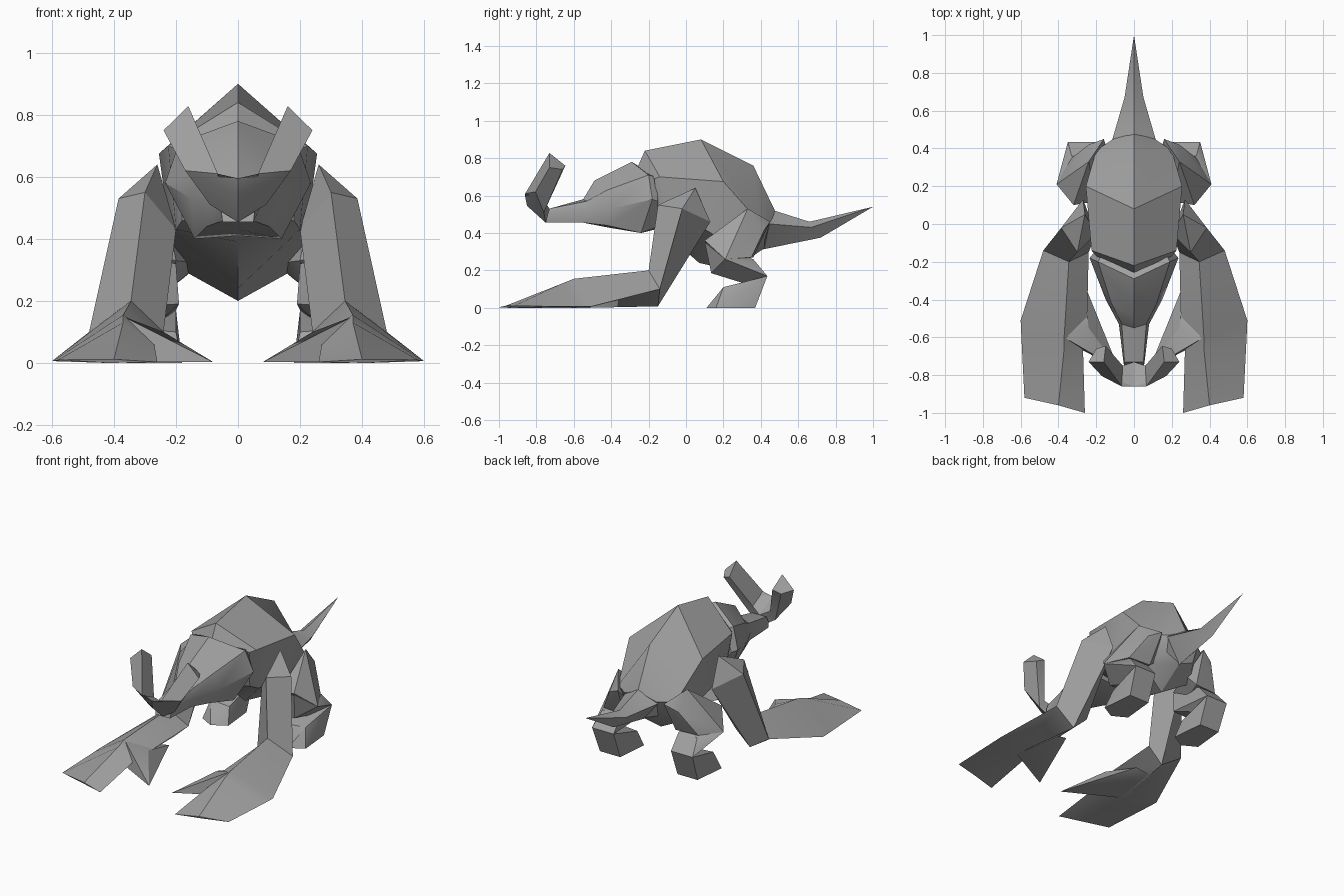
import bpy, bmesh, math
from mathutils import Vector

skin = bpy.data.materials.new("stone_grey")
skin.diffuse_color = (0.36, 0.36, 0.36, 1)


def finish(name, bm, mirror):
    bmesh.ops.remove_doubles(bm, verts=bm.verts, dist=0.0005)
    bmesh.ops.recalc_face_normals(bm, faces=bm.faces)
    mesh = bpy.data.meshes.new(name)
    bm.to_mesh(mesh)
    bm.free()
    mesh.materials.append(skin)
    ob = bpy.data.objects.new(name, mesh)
    bpy.context.collection.objects.link(ob)
    # soften only the shallow creases
    bpy.ops.object.select_all(action='DESELECT')
    ob.select_set(True)
    bpy.context.view_layer.objects.active = ob
    bpy.ops.object.shade_smooth_by_angle(angle=math.radians(30))
    if mirror:
        ob.modifiers.new("Mirror", 'MIRROR')
    return ob


def loft(name, rings, mirror=False):
    """Skin a list of equal-length rings and cap both ends."""
    bm = bmesh.new()
    loops = [[bm.verts.new(p) for p in ring] for ring in rings]
    n = len(loops[0])
    for a, b in zip(loops, loops[1:]):
        for i in range(n):
            j = (i + 1) % n
            bm.faces.new((a[i], a[j], b[j], b[i]))
    bm.faces.new(loops[0])
    bm.faces.new(loops[-1])
    return finish(name, bm, mirror)


def centred(name, halves):
    """Loft rings given as right halves running from top to bottom centre."""
    rings = [h + [(-x, y, z) for x, y, z in reversed(h[1:-1])] for h in halves]
    return loft(name, rings)


def hull(name, points):
    """Mirrored pair of convex chunks."""
    bm = bmesh.new()
    for p in points:
        bm.verts.new(Vector(p))
    res = bmesh.ops.convex_hull(bm, input=bm.verts)
    loose = [v for v in res["geom_interior"] if isinstance(v, bmesh.types.BMVert)]
    bmesh.ops.delete(bm, geom=loose, context='VERTS')
    return finish(name, bm, True)


# Humped body with a keeled back and belly
centred("body", [
    [(0, -.26, .75), (.20, -.17, .69), (.18, -.14, .46), (0, -.14, .42)],
    [(0, -.22, .84), (.225, -.14, .70), (.20, -.08, .43), (0, -.10, .39)],
    [(0, .08, .90), (.255, .20, .675), (.22, .10, .42), (0, .07, .24)],
    [(0, .36, .76), (.20, .39, .46), (.18, .30, .30), (0, .25, .20)],
    [(0, .48, .51), (.11, .45, .46), (.10, .42, .36), (0, .42, .32)],
])

# Pointed tail
centred("tail", [
    [(0, .44, .53), (.12, .43, .45), (0, .40, .31)],
    [(0, .66, .46), (.05, .67, .43), (0, .72, .375)],
    [(0, 1.0, .54)] * 3,
])

# Wedge head running into a long flat snout
centred("head", [
    [(0, -.22, .73), (.17, -.16, .70), (.21, -.15, .57), (.12, -.16, .43), (0, -.16, .42)],
    [(0, -.29, .78), (.19, -.20, .71), (.235, -.18, .58), (.14, -.24, .40), (0, -.24, .41)],
    [(0, -.49, .68), (.12, -.42, .63), (.15, -.40, .53), (.10, -.42, .44), (0, -.42, .43)],
    [(0, -.55, .58), (.065, -.53, .57), (.08, -.53, .52), (.06, -.55, .455), (0, -.55, .455)],
    [(0, -.73, .53), (.05, -.73, .53), (.055, -.74, .50), (.05, -.75, .455), (0, -.75, .455)],
])

# Forked nose horn
loft("nose_fork", [
    [(0, -.86, .595), (0, -.85, .545), (0, -.75, .455), (0, -.73, .53)],
    [(.065, -.86, .61), (.17, -.805, .62), (.09, -.76, .51), (.06, -.75, .56)],
    [(.16, -.73, .828), (.24, -.73, .75), (.20, -.66, .74), (.15, -.645, .76)],
], mirror=True)

# Long front arm, wrist and flat hand (front/top, outer, rear/bottom, inner)
loft("front_arm", [
    [(.26, .05, .64)] * 4,
    [(.30, -.15, .55), (.385, -.02, .53), (.27, .13, .46), (.20, -.05, .43)],
    [(.345, -.20, .20), (.48, -.14, .10), (.34, -.15, .008), (.24, -.15, .10)],
    [(.37, -.60, .155), (.60, -.51, .006), (.40, -.52, 0), (.25, -.57, .08)],
    [(.37, -.66, .131), (.597, -.58, .006), (.42, -.66, 0), (.27, -.66, .06)],
    [(.40, -.96, .012), (.58, -.92, .010), (.42, -.95, 0), (.26, -1.0, .003)],
], mirror=True)

# Broad thumb spike on the inner side of the hand
hull("thumb", [(.37, -.60, .15), (.24, -.55, .10), (.27, -.30, .03), (.35, -.28, .005),
               (.27, -.64, .003), (.40, -.60, .004), (.08, -.77, .003)])

# Hind leg: thigh reaching forward to the knee, shank back to the heel, foot
hull("thigh", [(.24, .33, .53), (.16, .45, .46), (.12, .33, .32), (.24, .42, .42),
               (.32, .10, .36), (.41, .21, .26), (.33, .35, .27), (.20, .12, .33),
               (.22, .22, .24), (.18, .36, .27)])
hull("shank", [(.32, .10, .35), (.41, .21, .26), (.20, .12, .32), (.19, .135, .19),
               (.30, .135, .185), (.35, .435, .17), (.20, .435, .17), (.33, .36, .26),
               (.20, .36, .26), (.27, .36, .115)])
hull("hind_foot", [(.18, .16, 0), (.27, .11, 0), (.36, .16, 0), (.34, .37, 0), (.20, .37, 0),
                   (.35, .435, .17), (.20, .435, .17), (.20, .20, .10), (.33, .20, .11)])
